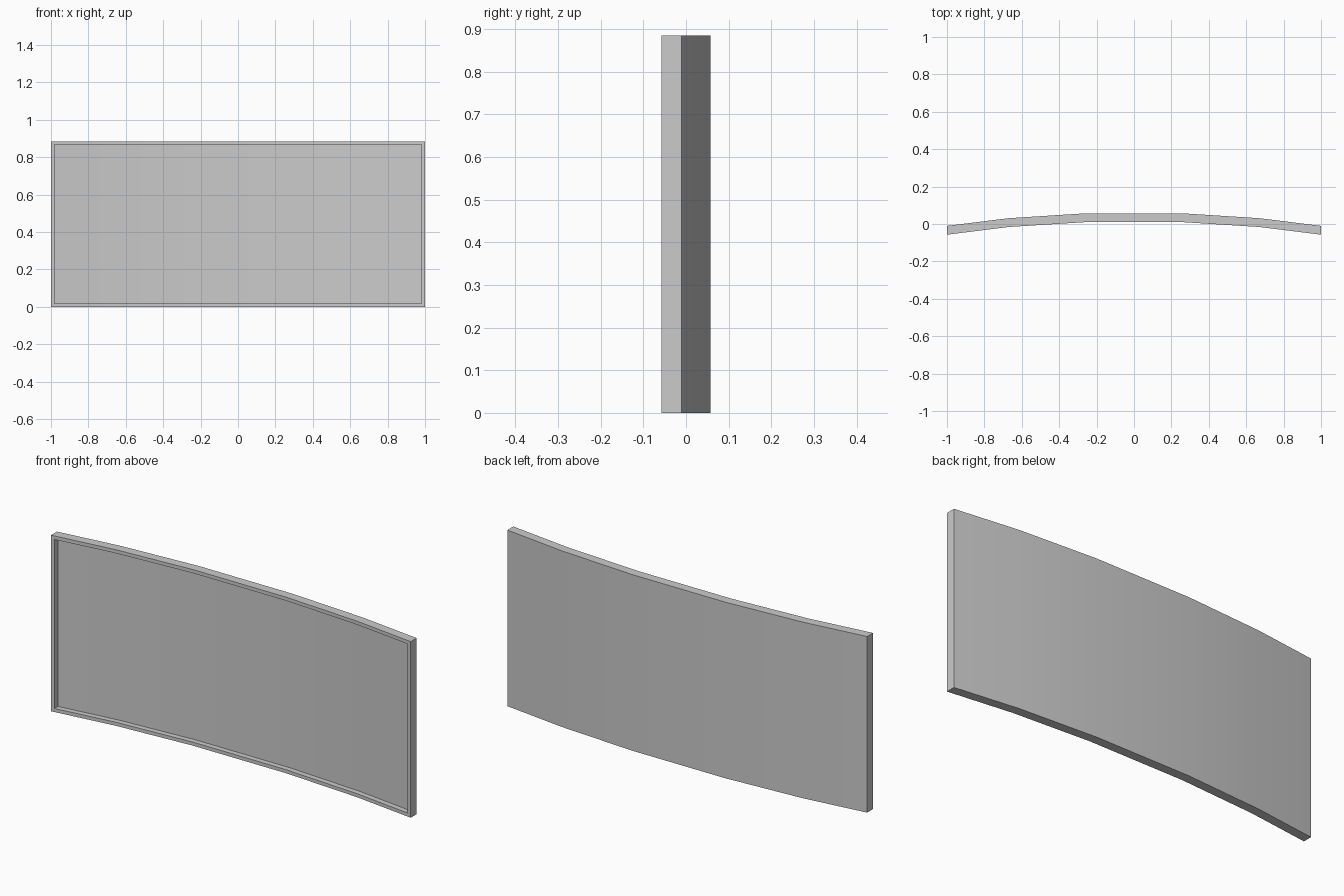
import bpy, bmesh

if "Cube" in bpy.data.objects:
    bpy.data.objects.remove(bpy.data.objects["Cube"])

HEIGHT, THICK, BEZEL, DEPTH = 0.885, 0.047, 0.018, 0.027

# Half of the curved back profile (x, y), mirrored to full width
half = [(0.26, 0.057), (0.67, 0.031), (1.0, -0.01)]
profile = [(-x, y) for x, y in reversed(half)] + half

# Curved panel: front strip extruded from the plan profile
bm = bmesh.new()
cols = []
for x, y in profile:
    cols.append([bm.verts.new((x, yy, z)) for yy, z in
                 ((y - THICK, 0), (y - THICK, HEIGHT), (y, HEIGHT), (y, 0))])
front = []
for a, b in zip(cols, cols[1:]):
    for i in range(4):
        j = (i + 1) % 4
        f = bm.faces.new((a[i], a[j], b[j], b[i]))
        if i == 0:
            front.append(f)
bm.faces.new(cols[0])
bm.faces.new(cols[-1])
bmesh.ops.recalc_face_normals(bm, faces=bm.faces)

# Thin raised bezel around a recessed display; square recess walls
bmesh.ops.inset_region(bm, faces=front, thickness=BEZEL, use_even_offset=True)
bmesh.ops.inset_region(bm, faces=front, thickness=0.0, use_even_offset=True)
for v in {v for f in front for v in f.verts}:
    v.co.y += DEPTH
bm.normal_update()

mesh = bpy.data.meshes.new("curved_screen")
bm.to_mesh(mesh)
bm.free()
screen = bpy.data.objects.new("curved_screen", mesh)
bpy.context.collection.objects.link(screen)
bpy.context.view_layer.objects.active = screen
screen.select_set(True)
bpy.ops.object.shade_smooth_by_angle(angle=0.6)
